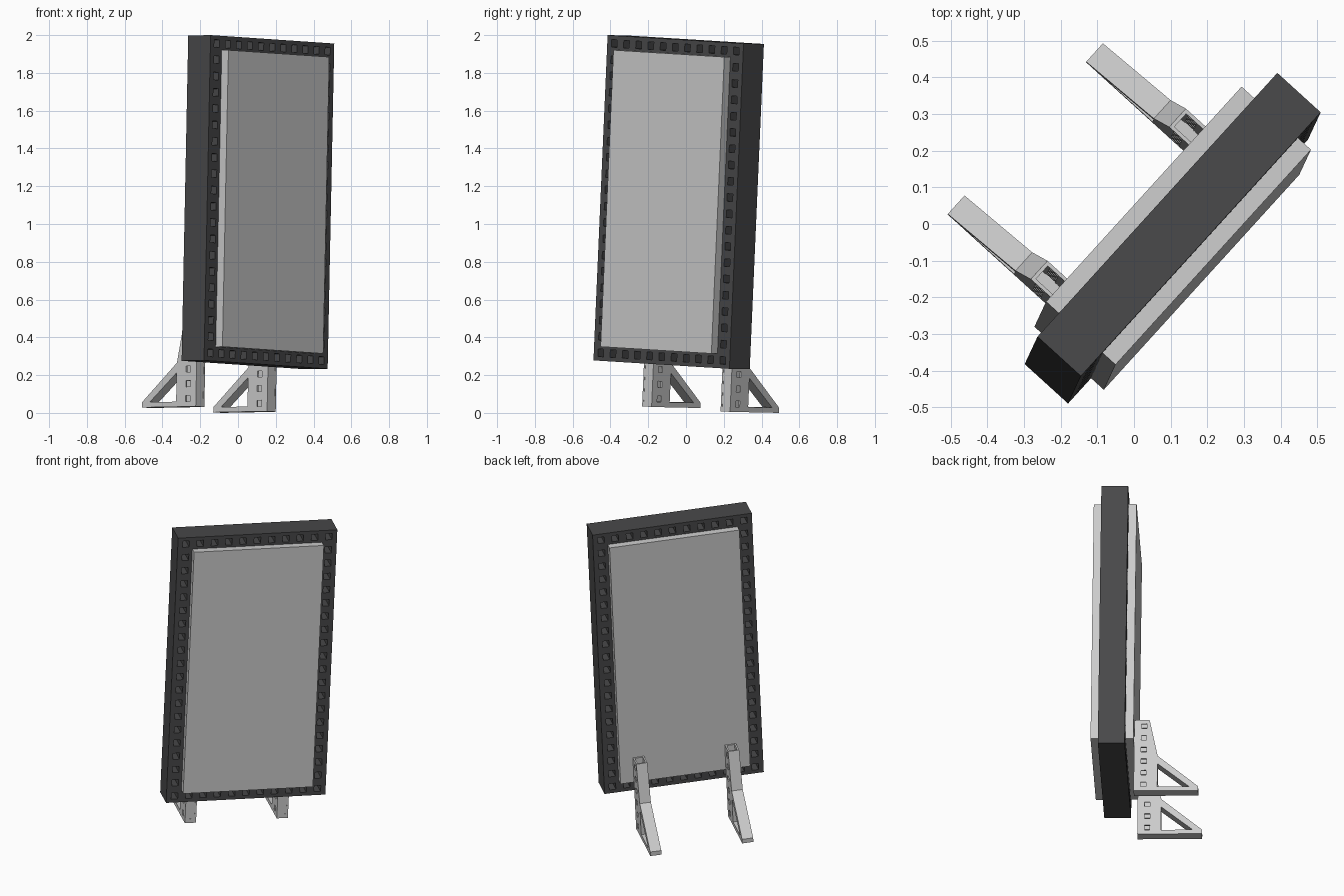
import bpy, bmesh
from mathutils import Matrix, Vector

if "Cube" in bpy.data.objects:
    bpy.data.objects.remove(bpy.data.objects["Cube"])

# Leaning frame of the sign: u = width, v = up, w = towards the back
v = Vector((0.0203, 0.0435, 0.9988)).normalized()
u = Vector((0.672, 0.739, -0.046))
u = (u - v * u.dot(v)).normalized()
w = v.cross(u)
M = Matrix((u, w, v)).transposed().to_4x4()
M.translation = (-0.18, -0.49, 0.278)

W, H, D = 0.974, 1.724, 0.16

dark = bpy.data.materials.new("dark_frame")
dark.diffuse_color = (0.065, 0.065, 0.067, 1)
dark.use_nodes = True
dark.node_tree.nodes["Principled BSDF"].inputs["Base Color"].default_value = dark.diffuse_color


def finish(name, bm, mat=None):
    bmesh.ops.recalc_face_normals(bm, faces=bm.faces)
    me = bpy.data.meshes.new(name)
    bm.to_mesh(me)
    bm.free()
    ob = bpy.data.objects.new(name, me)
    bpy.context.collection.objects.link(ob)
    ob.matrix_world = M
    if mat:
        me.materials.append(mat)
    return ob


def box(name, lo, hi, mat=None):
    bm = bmesh.new()
    bmesh.ops.create_cube(bm, size=1)
    for p in bm.verts:
        p.co = [lo[i] + (p.co[i] + 0.5) * (hi[i] - lo[i]) for i in range(3)]
    return finish(name, bm, mat)


def pierced_plate(name, aa, bb, keep, place, depth, mat=None):
    """Grid of cells, leaving out those keep() rejects, thickened by depth."""
    bm = bmesh.new()
    grid = [[bm.verts.new(place(a, b)) for b in bb] for a in aa]
    for i in range(len(aa) - 1):
        for j in range(len(bb) - 1):
            if keep((aa[i] + aa[i + 1]) / 2, (bb[j] + bb[j + 1]) / 2):
                bm.faces.new((grid[i][j], grid[i + 1][j],
                              grid[i + 1][j + 1], grid[i][j + 1]))
    bmesh.ops.delete(bm, geom=[p for p in bm.verts if not p.link_faces], context='VERTS')
    out = bmesh.ops.extrude_face_region(bm, geom=bm.faces[:], use_keep_orig=True)
    for p in out["geom"]:
        if isinstance(p, bmesh.types.BMVert):
            p.co += Vector(depth)
    return finish(name, bm, mat)


def prism(name, pts, u0, u1):
    """Side profile (w, v) extruded across the width."""
    bm = bmesh.new()
    f = bm.faces.new([bm.verts.new((u0, p[0], p[1])) for p in pts])
    out = bmesh.ops.extrude_face_region(bm, geom=[f], use_keep_orig=True)
    for p in out["geom"]:
        if isinstance(p, bmesh.types.BMVert):
            p.co.x += u1 - u0
    return finish(name, bm)


def edges(centres, half, lo, hi):
    return [lo] + [c + s for c in centres for s in (-half, half)] + [hi]


def near(x, centres, tol=0.005):
    return any(abs(x - c) < tol for c in centres)


# Dark frame with a row of square holes round its border
cu = [0.05 + i * (W - 0.1) / 10 for i in range(11)]
cv = [0.042 + i * (H - 0.084) / 19 for i in range(20)]


def frame_cell(a, b):
    border = a < 0.118 or a > W - 0.118 or b < 0.106 or b > H - 0.106
    return border and not (near(a, cu) and near(b, cv))


pierced_plate("frame", edges(cu, 0.02, 0, W), edges(cv, 0.02, 0, H), frame_cell,
              lambda a, b: (a, 0, b), (0, D, 0), dark)

# Screen block standing proud on both faces
box("screen", (0.09, -0.048, 0.076), (W - 0.09, D + 0.048, H - 0.076))

# Two braced legs
BOT, TOP, FRONT, KINK, TIP, T = -0.233, 0.24, 0.209, 0.35, 0.594, 0.01
hv = [-0.19 + i * 0.078 for i in range(6)]


def back_edge(b):
    return KINK - max(b, 0) * 0.05 / TOP


def leg(side, u0, u1):
    rows = sorted(edges(hv, 0.016, BOT, TOP) + [0.0])
    cols = [FRONT, 0.251, 0.283, KINK]
    for tag, x in (("outer", u0), ("inner", u1 - T)):
        pierced_plate(f"{side}_leg_{tag}_plate", cols, rows,
                      lambda a, b: not (near(a, [0.267]) and near(b, hv)),
                      lambda a, b, x=x: (x, back_edge(b) if a == KINK else a, b),
                      (T, 0, 0))
    e = 0.001
    box(f"{side}_leg_front_plate", (u0 + e, FRONT + e, BOT), (u1 - e, FRONT + T, TOP - e))
    k, t = KINK, TOP - e
    prism(f"{side}_leg_back_plate",
          [(k - T, BOT), (k, BOT), (k, 0), (back_edge(t), t), (back_edge(t) - T, t), (k - T, 0)],
          u0 + e, u1 - e)
    prism(f"{side}_leg_foot", [(FRONT, BOT), (TIP, BOT), (TIP, BOT + 0.027), (FRONT, BOT + 0.027)], u0, u1)
    prism(f"{side}_leg_brace", [(k, 0), (TIP, BOT + 0.027), (TIP - 0.055, BOT + 0.027), (k, -0.052)], u0, u1)


leg("left", 0.172, 0.24)
leg("right", W - 0.24, W - 0.172)
